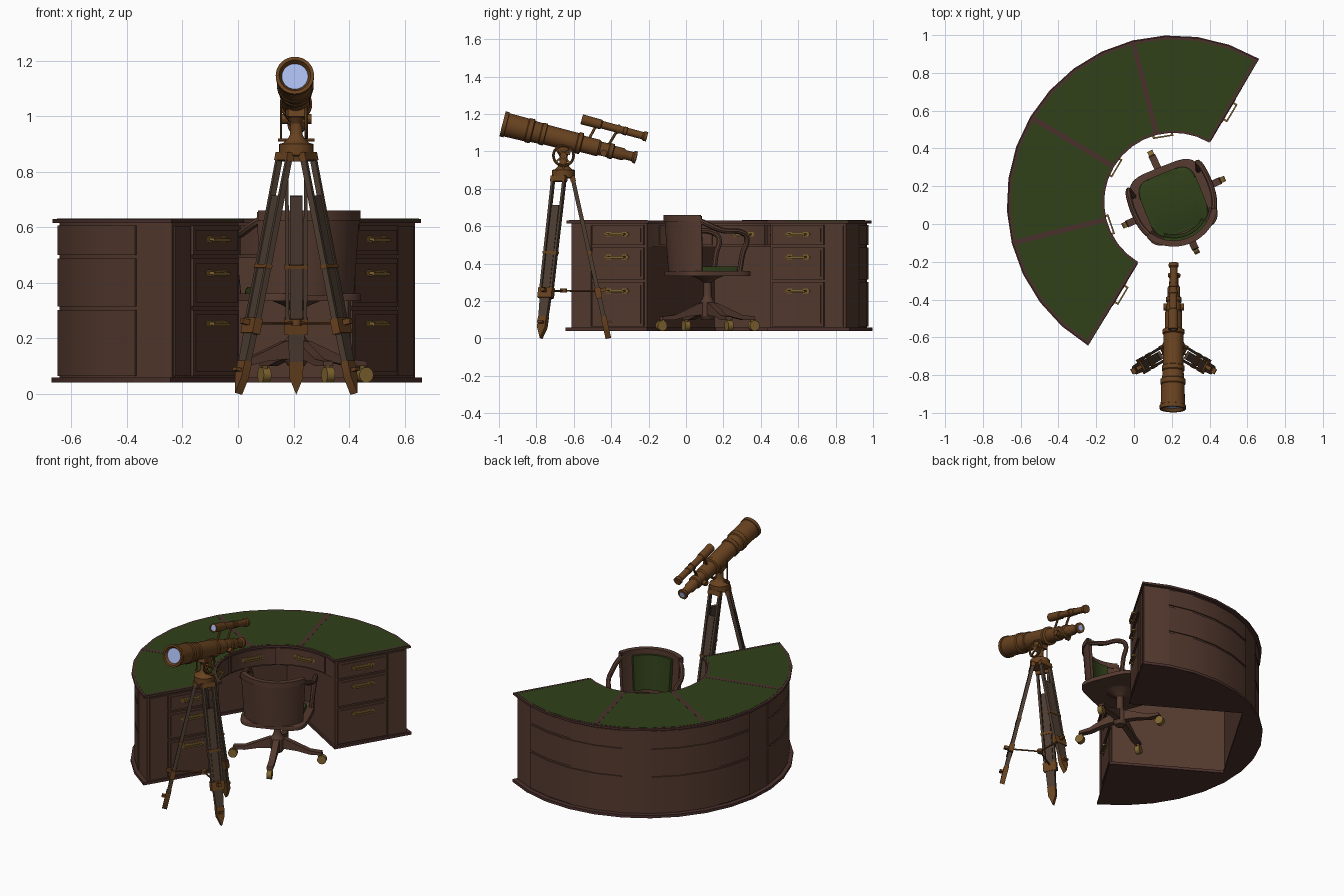
import bpy, bmesh
from math import sin, cos, radians, pi, copysign
from mathutils import Matrix, Vector

if "Cube" in bpy.data.objects:
    bpy.data.objects.remove(bpy.data.objects["Cube"])

def material(name, c):
    m = bpy.data.materials.new(name)
    m.diffuse_color = (*c, 1)
    m.use_nodes = True
    m.node_tree.nodes["Principled BSDF"].inputs["Base Color"].default_value = m.diffuse_color
    return m

WOOD = material("dark_wood", (.09, .042, .028))
TRIM = material("trim_wood", (.07, .03, .025))
GREEN = material("green_leather", (.03, .052, .01))
BRASS = material("aged_brass", (.14, .055, .014))
GOLD = material("handle_brass", (.22, .13, .03))
LEGWOOD = material("tripod_wood", (.075, .048, .032))
GLASS = material("glass", (.4, .5, .85))
T, ID = Matrix.Translation, Matrix()

def R(deg, axis='Z'):
    return Matrix.Rotation(radians(deg), 4, axis)

def finish(bm, name, mat, M=ID):
    bmesh.ops.recalc_face_normals(bm, faces=bm.faces[:])
    me = bpy.data.meshes.new(name)
    bm.to_mesh(me)
    bm.free()
    me.transform(M)
    me.materials.append(mat)
    ob = bpy.data.objects.new(name, me)
    bpy.context.collection.objects.link(ob)
    return ob

def prism(name, pts, z0, z1, mat, M=ID, top=1.0, bevel=0):
    bm = bmesh.new()
    lo = [bm.verts.new((x, y, z0)) for x, y in pts]
    hi = [bm.verts.new((x * top, y * top, z1)) for x, y in pts]
    bm.faces.new(lo)
    cap = bm.faces.new(hi)
    for i in range(len(pts)):
        j = (i + 1) % len(pts)
        bm.faces.new((lo[i], lo[j], hi[j], hi[i]))
    if bevel:
        bmesh.ops.bevel(bm, geom=cap.edges[:], offset=bevel, segments=3, profile=.5, affect='EDGES')
    return finish(bm, name, mat, M)

def boxes(name, items, mat, M=ID):
    bm = bmesh.new()
    for size, loc in items:
        bmesh.ops.create_cube(bm, size=1, matrix=T(loc) @ Matrix.Diagonal((*size, 1)))
    return finish(bm, name, mat, M)

def arc(r, a0, a1, n):
    return [(r * cos(radians(a0 + (a1 - a0) * i / n)), r * sin(radians(a0 + (a1 - a0) * i / n))) for i in range(n + 1)]

def sector(name, r0, r1, a0, a1, n, z0, z1, mat, M=ID, top=1.0):
    return prism(name, arc(r1, a0, a1, n) + arc(r0, a1, a0, n), z0, z1, mat, M, top)

def lathe(name, prof, p0, p1, mat, n=24):
    """profile of (radius, distance) turned around the line p0 to p1"""
    p0, p1 = Vector(p0), Vector(p1)
    M = T(p0) @ (p1 - p0).to_track_quat('Z', 'Y').to_matrix().to_4x4()
    bm = bmesh.new()
    rings = [[bm.verts.new((r * cos(2 * pi * i / n), r * sin(2 * pi * i / n), t)) for i in range(n)] for r, t in prof]
    for a, b in zip(rings, rings[1:]):
        for i in range(n):
            bm.faces.new((a[i], a[(i + 1) % n], b[(i + 1) % n], b[i]))
    bm.faces.new(rings[0])
    bm.faces.new(rings[-1])
    return finish(bm, name, mat, M)

def rod(name, p0, p1, r, mat, n=12):
    L = (Vector(p1) - Vector(p0)).length
    return lathe(name, [(r, 0), (r, L)], p0, p1, mat, n)

# ---- half-ring desk: local +x points to the back of the kneehole
D = T((.21, .115, 0)) @ R(149.2)
STEP = 11.25

def u_shape(r, x0, ui, back):
    a = [(max(x, x0), y) for x, y in arc(r, -90, 90, 16)]
    return a + [(x0, ui), (back, ui), (back, -ui), (x0, -ui)]

prism("desk_body", u_shape(.855, .012, .385, .72), .055, .618, WOOD, D)
prism("desk_plinth", u_shape(.884, -.004, .375, .71), .04, .058, TRIM, D)
sector("desk_apron", .387, .83, -88, 88, 16, .49, .618, WOOD, D)
sector("desk_top", .368, .879, -90, 90, 16, .616, .63, TRIM, D)
sector("leather_inlay", .38, .864, -90, 90, 16, .625, .6315, GREEN, D)
for a in (-89.1, -45, 0, 45, 89.1):
    w = .014 if abs(a) > 80 else .026
    boxes("top_divider", [((.485, w, .004), (.6225, 0, .6305))], TRIM, D @ R(a))

def handle(M):
    boxes("drawer_handle", [((.15, .004, .014), (0, 0, 0)), ((.03, .006, .026), (-.05, 0, 0)),
          ((.03, .006, .026), (.05, 0, 0)), ((.01, .022, .01), (-.05, -.01, 0)),
          ((.01, .022, .01), (.05, -.01, 0)), ((.11, .008, .01), (0, -.02, -.003))], GOLD, M)

rows = [(.065, .302, .253), (.315, .487, .435), (.5, .606, .557)]
for z0, z1, hz in rows:
    h, zc = z1 - z0, (z0 + z1) / 2
    for s in (-1, 1):
        boxes("end_drawer", [((.016, .32, h), (.01, s * .56, zc)), ((.016, .29, h - .03), (.006, s * .56, zc))], WOOD, D)
        handle(D @ T((-.002, s * .563, hz)) @ R(-90))
    # curved outer panels, four facets each between single-facet stiles
    for k in (1, 6, 11):
        a = -90 + k * STEP
        sector("outer_panel", .835, .862, a + .3, a + 4 * STEP - .3, 4, z0, z1, WOOD, D)
for s in (-1, 1):
    boxes("end_stile_panel", [((.01, .11, .54), (.011, s * .785, .335))], WOOD, D)
for a in (-50, 0, 50):
    sector("kneehole_drawer", .377, .40, a - 23, a + 23, 6, .5, .606, WOOD, D)
    handle(D @ R(a) @ T((.372, 0, .557)) @ R(-90))

# ---- swivel chair
C = T((.21, .115, 0)) @ R(22)

def squircle(rx, ry, n=32, e=.45):
    f = lambda v: copysign(abs(v) ** e, v)
    return [(rx * f(cos(2 * pi * i / n)), ry * f(sin(2 * pi * i / n))) for i in range(n)]

prism("seat_frame", squircle(.205, .20), .335, .362, WOOD, C, bevel=.006)
prism("seat_cushion", squircle(.16, .165), .355, .385, GREEN, C, bevel=.015)
sector("chair_back", .19, .21, 210, 330, 14, .355, .655, WOOD, C, 1.1)
sector("back_rail", .203, .235, 212, 328, 14, .625, .66, WOOD, C)
sector("back_pad", .172, .19, 232, 308, 10, .4, .625, GREEN, C, 1.1)
for s in (-1, 1):
    cu = bpy.data.curves.new("chair_arm", 'CURVE')
    cu.dimensions = '3D'
    cu.bevel_depth, cu.bevel_resolution, cu.resolution_u = .015, 2, 5
    path = [(.165, -.145, .645), (.2, -.08, .61), (.215, 0, .578), (.21, .11, .568), (.2, .145, .54), (.19, .125, .45), (.185, .11, .355)]
    sp = cu.splines.new('BEZIER')
    sp.bezier_points.add(len(path) - 1)
    for bp, (x, y, z) in zip(sp.bezier_points, path):
        bp.co = (s * x, y, z)
        bp.handle_left_type = bp.handle_right_type = 'AUTO'
    cu.use_fill_caps = True
    cu.materials.append(WOOD)
    arm = bpy.data.objects.new("chair_arm", cu)
    arm.matrix_world = C
    bpy.context.collection.objects.link(arm)
lathe("chair_column", [(.03, 0), (.042, .02), (.042, .09), (.028, .11), (.022, .13), (.022, .2), (.05, .22), (.09, .236)],
      (.21, .115, .1), (.21, .115, .4), WOOD)
leg_profile = [(.01, .195), (.05, .19), (.13, .155), (.2, .125), (.27, .118), (.275, .1), (.2, .1), (.12, .118), (.05, .125), (.01, .12)]
for k in range(4):
    L = T((.21, .115, 0)) @ R(25 + 90 * k)
    prism("chair_leg", leg_profile, -.019, .019, WOOD, L @ R(90, 'X'))
    rod("caster_stem", L @ Vector((.262, 0, .105)), L @ Vector((.268, 0, .065)), .01, GOLD)
    rod("caster_wheel", L @ Vector((.272, -.015, .068)), L @ Vector((.272, .015, .068)), .028, GOLD, 16)

# ---- telescope tube and finder
E, F = Vector((.212, -.265, .967)), Vector((.205, -.978, 1.147))
ax = (F - E).normalized()
lathe("telescope_tube", [(.02, 0), (.033, 0), (.033, .014), (.025, .022), (.025, .06), (.033, .075), (.033, .125), (.042, .13),
      (.042, .15), (.037, .155), (.037, .2), (.045, .21), (.045, .3), (.058, .305), (.058, .325), (.052, .33), (.054, .5),
      (.06, .503), (.06, .525), (.056, .53), (.058, .57), (.066, .575), (.066, .6), (.062, .605), (.064, .715), (.069, .717),
      (.069, .738), (.057, .738), (.045, .715)], E, F, BRASS, 32)
rod("main_lens", E + ax * .715, E + ax * .722, .047, GLASS, 32)
rod("eyepiece_glass", E - ax * .002, E + ax * .01, .018, GLASS)
G, H = Vector((.21, -.208, 1.078)), Vector((.207, -.558, 1.172))
fx = (H - G).normalized()
lathe("finder_tube", [(.014, 0), (.026, 0), (.026, .018), (.02, .025), (.02, .11), (.023, .112), (.023, .13), (.02, .132), (.021, .25),
      (.026, .255), (.027, .362), (.02, .362), (.018, .35)], G, H, BRASS)
rod("finder_lens", H - fx * .012, H - fx * .006, .021, GLASS)
for t, q in ((.17, .12), (.28, .235)):
    rod("finder_bracket", E + ax * t, G + fx * (q + .04), .007, BRASS)
    lathe("bracket_ring", [(.025, 0), (.025, .014)], G + fx * (q + .033), H, BRASS)
for s in (-1, 1):
    rod("focus_knob", E + ax * .18 + Vector((s * .03, 0, -.02)), E + ax * .18 + Vector((s * .055, 0, -.02)), .018, BRASS)

# ---- mount
cx, cy = .21, -.655
lathe("tripod_head", [(.05, 0), (.062, .005), (.062, .045), (.045, .05), (.03, .065), (.022, .08), (.022, .12), (.04, .15), (.04, .17)],
      (cx, cy, .855), (cx, cy, 1), BRASS)
bpy.ops.mesh.primitive_torus_add(location=(cx + .036, cy, .978), rotation=(0, pi / 2, 0), major_radius=.054, minor_radius=.007,
                                 major_segments=28, minor_segments=8)
bpy.context.object.name = "gear_wheel"
bpy.context.object.data.materials.append(BRASS)
boxes("wheel_spokes", [((.008, .105, .01), (0, 0, 0)), ((.008, .01, .105), (0, 0, 0)), ((.03, .03, .03), (-.008, 0, 0))],
      BRASS, T((cx + .036, cy, .978)) @ R(40, 'X'))
rod("adjust_rod", (.155, cy, .915), (.155, cy, 1.06), .004, BRASS)
rod("adjust_bar", (.145, cy, .915), (.275, cy, .915), .006, BRASS)
boxes("tube_cradle", [((.06, .08, .04), (0, 0, 0))], BRASS, T((cx, cy, 1.01)) @ R(-14, 'X'))

# ---- tripod: each leg in a frame with x across the leg and z along it
for k in range(3):
    a = radians(90 + 120 * k)
    out = Vector((cos(a), sin(a), 0))
    foot, top = Vector((cx, cy, 0)) + out * .24, Vector((cx, cy, .875)) + out * .045
    z = (top - foot).normalized()
    x = Vector((-sin(a), cos(a), 0))
    y = z.cross(x)
    M = T(foot) @ Matrix((x, y, z)).transposed().to_4x4()
    for s in (-1, 1):
        rail = [(s * .039, .22), (s * .025, .22), (s * .028, .89), (s * .042, .89)]
        prism("leg_rail", rail, -.011, .011, LEGWOOD, M @ R(90, 'X'))
    boxes("leg_slider", [((.045, .016, .62), (0, 0, .42))], LEGWOOD, M)
    boxes("leg_clamp", [((.086, .032, .055), (0, 0, .25)), ((.086, .026, .014), (0, 0, .47)), ((.09, .028, .03), (0, 0, .875)),
          ((.02, .05, .02), (0, -.02, .26))], BRASS, M)
    prism("leg_lower", [(-.03, .23), (.03, .23), (.024, .09), (-.024, .09)], -.012, .012, LEGWOOD, M @ R(90, 'X'))
    prism("foot_spike", [(-.026, .12), (.026, .12), (.024, .06), (0, 0), (-.024, .06)], -.015, .015, BRASS, M @ R(90, 'X'))
    boxes("foot_step", [((.03, .035, .012), (0, -.018, .085))], BRASS, M)
    rod("spreader_rod", (cx, cy, .255), M @ Vector((0, 0, .26)), .005, BRASS, 8)
rod("spreader_hub", (cx, cy, .245), (cx, cy, .268), .018, BRASS)

# ---- smooth shading with sharp edges kept
bpy.ops.object.select_all(action='DESELECT')
for ob in bpy.context.scene.objects:
    if ob.type == 'CURVE' or ob.type == 'MESH':
        ob.select_set(True)
        bpy.context.view_layer.objects.active = ob
bpy.ops.object.convert(target='MESH')
bpy.ops.object.shade_smooth_by_angle(angle=radians(30))
